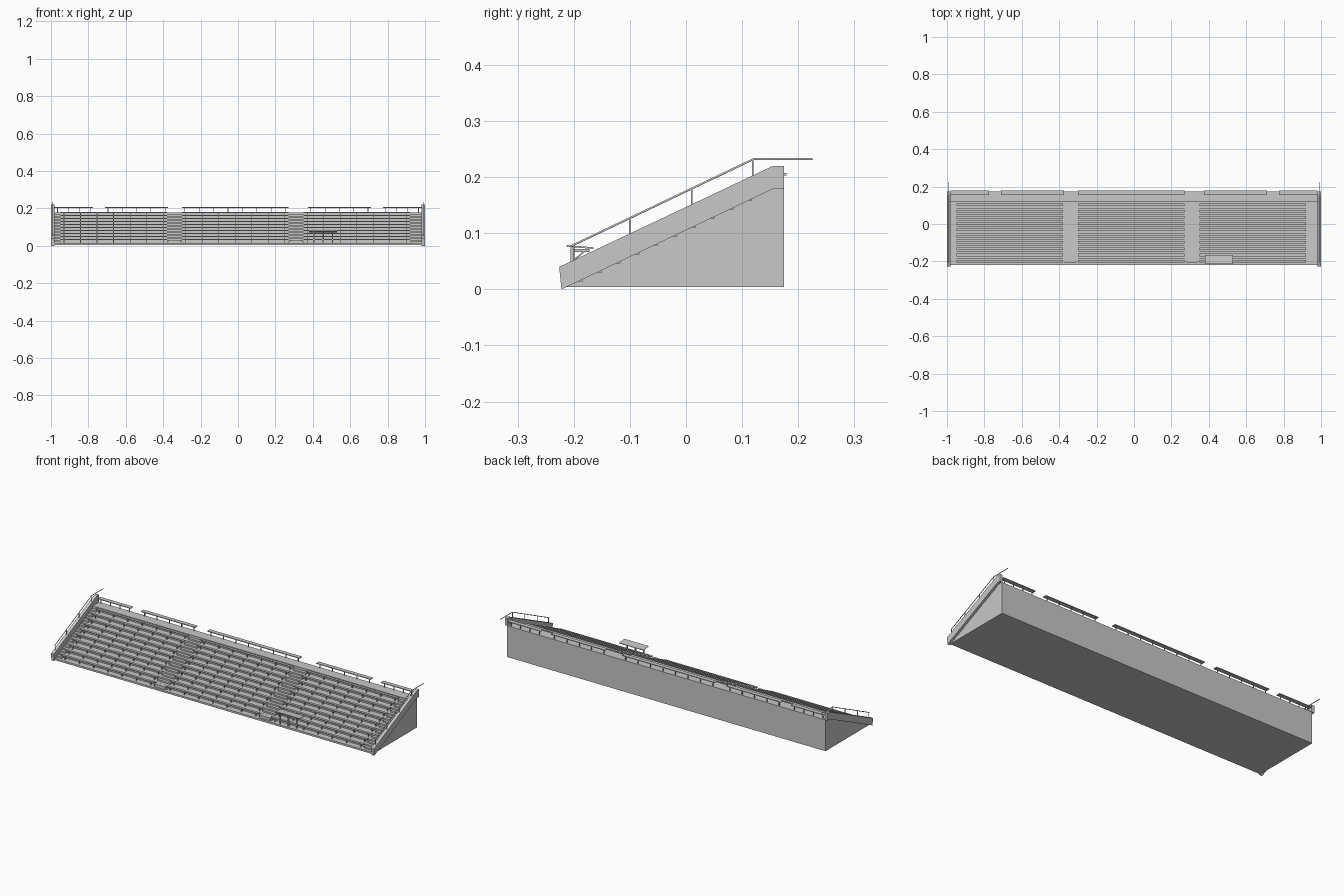
import bpy
from mathutils import Vector

cube = bpy.data.objects.get("Cube")
if cube:
    bpy.data.objects.remove(cube, do_unlink=True)

grey = bpy.data.materials.new("concrete_grey")
grey.use_nodes = True
colour = (0.58, 0.58, 0.58, 1)
grey.diffuse_color = colour
grey.node_tree.nodes["Principled BSDF"].inputs["Base Color"].default_value = colour


def make(name, verts, faces):
    mesh = bpy.data.meshes.new(name)
    mesh.from_pydata(verts, [], faces)
    mesh.materials.append(grey)
    obj = bpy.data.objects.new(name, mesh)
    bpy.context.collection.objects.link(obj)
    return obj


def prism(name, profile, x0, x1):
    """Extrude a (y, z) outline along x."""
    n = len(profile)
    verts = [(x, y, z) for x in (x0, x1) for y, z in profile]
    faces = [tuple(reversed(range(n))), tuple(range(n, 2 * n))]
    faces += [(i, (i + 1) % n, n + (i + 1) % n, n + i) for i in range(n)]
    return make(name, verts, faces)


def boxes(name, items):
    """One object from (x0, x1, y0, y1, z0, z1) blocks."""
    verts, faces = [], []
    for x0, x1, y0, y1, z0, z1 in items:
        b = len(verts)
        verts += [(x, y, z) for x in (x0, x1) for y in (y0, y1) for z in (z0, z1)]
        for f in ((0, 1, 3, 2), (4, 6, 7, 5), (0, 4, 5, 1), (2, 3, 7, 6), (0, 2, 6, 4), (1, 5, 7, 3)):
            faces.append(tuple(b + i for i in f))
    return make(name, verts, faces)


def tube(name, points, radius):
    curve = bpy.data.curves.new(name, "CURVE")
    curve.dimensions = "3D"
    curve.bevel_depth = radius
    curve.bevel_resolution = 1
    curve.use_fill_caps = True
    spline = curve.splines.new("POLY")
    spline.points.add(len(points) - 1)
    for p, co in zip(spline.points, points):
        p.co = (*co, 1)
    curve.materials.append(grey)
    obj = bpy.data.objects.new(name, curve)
    bpy.context.collection.objects.link(obj)


ROWS, DEPTH, RISE = 10, 0.0335, 0.016
FRONT, BACK, FIRST = -0.218, 0.175, 0.014


def tread(i):
    return FRONT + DEPTH * i, FIRST + RISE * i


# Stepped terrace with a solid underside
outline = [(BACK, 0.004), (BACK, 0.179)]
for i in range(ROWS, -1, -1):
    y, z = tread(i)
    z = 0.179 if i == ROWS else z
    if i < ROWS:
        outline.append((tread(i + 1)[0], z))
    outline.append((y, z))
outline.append((FRONT, 0.004))
prism("stepped_terrace", list(reversed(outline)), -0.986, 0.986)

# Sloping side walls, each with a handrail and posts
wall = [(-0.222, 0), (0.155, 0.179), (BACK, 0.179), (BACK, 0.22), (0.155, 0.22), (-0.226, 0.04)]
rail = [(-0.205, 0.077), (0.12, 0.232), (0.225, 0.232)]
for side, s in (("left", 1), ("right", -1)):
    prism(side + "_side_wall", wall, *sorted((s * 0.982, s * 0.999)))
    tube(side + "_handrail", [(s * 0.991, y, z) for y, z in rail], 0.002)
    posts = []
    for y in (-0.2, -0.1, 0.01, 0.119):
        top = 0.077 + (y + 0.205) * 0.477
        posts.append((s * 0.991 - 0.0015, s * 0.991 + 0.0015, y - 0.0015, y + 0.0015, top - 0.035, top))
    boxes(side + "_rail_posts", posts)

# Bench rows in three blocks, on short legs
blocks = [(-0.95, -0.38), (-0.30, 0.27), (0.35, 0.92)]
planks, legs = [], []
for i in range(ROWS):
    y, z = tread(i)
    for x0, x1 in blocks:
        planks.append((x0, x1, y + 0.012, y + 0.026, z + 0.018, z + 0.022))
        for k in range(7):
            x = x0 + 0.02 + k * (x1 - x0 - 0.04) / 6
            legs.append((x - 0.002, x + 0.002, y + 0.016, y + 0.022, z, z + 0.018))
boxes("bench_planks", planks)
boxes("bench_legs", legs)

# Half steps in the aisles
steps = []
for i in range(ROWS):
    y, z = tread(i)
    for x0, x1 in ((-0.982, -0.95), (-0.38, -0.30), (0.27, 0.35), (0.92, 0.982)):
        steps.append((x0, x1, y + DEPTH / 2, y + DEPTH, z, z + RISE / 2))
boxes("aisle_steps", steps)

# Raised entry blocks at the foot of the aisles
entry = []
for x in (-0.34, 0.31):
    entry.append((x - 0.033, x + 0.033, -0.207, -0.185, FIRST, 0.03))
boxes("aisle_entry_blocks", entry)

# Back row of counters on posts, with gaps for access
tops, supports = [], []
for x0, x1 in ((-0.98, -0.775), (-0.71, -0.375), (-0.30, 0.27), (0.375, 0.71), (0.775, 0.98)):
    tops.append((x0, x1, 0.156, 0.179, 0.203, 0.207))
    n = max(2, round((x1 - x0) / 0.08))
    for k in range(n + 1):
        x = x0 + 0.015 + k * (x1 - x0 - 0.03) / n
        supports.append((x - 0.0015, x + 0.0015, 0.166, 0.171, 0.179, 0.203))
boxes("back_counter_tops", tops)
boxes("back_counter_posts", supports)

# Front desk with a slightly tilted top
desk = [(-0.213, 0.076), (-0.165, 0.072), (-0.165, 0.075), (-0.213, 0.079)]
prism("desk_top", desk, 0.38, 0.53)
desk_legs = []
for x in (0.405, 0.455, 0.505):
    desk_legs.append((x - 0.003, x + 0.003, -0.206, -0.201, FIRST, 0.076))
    desk_legs.append((x - 0.003, x + 0.003, -0.201, -0.172, 0.067, 0.072))
boxes("desk_legs", desk_legs)
for x in (0.405, 0.455, 0.505):
    tube("desk_brace", [(x, -0.203, 0.05), (x, -0.178, 0.07)], 0.0015)
